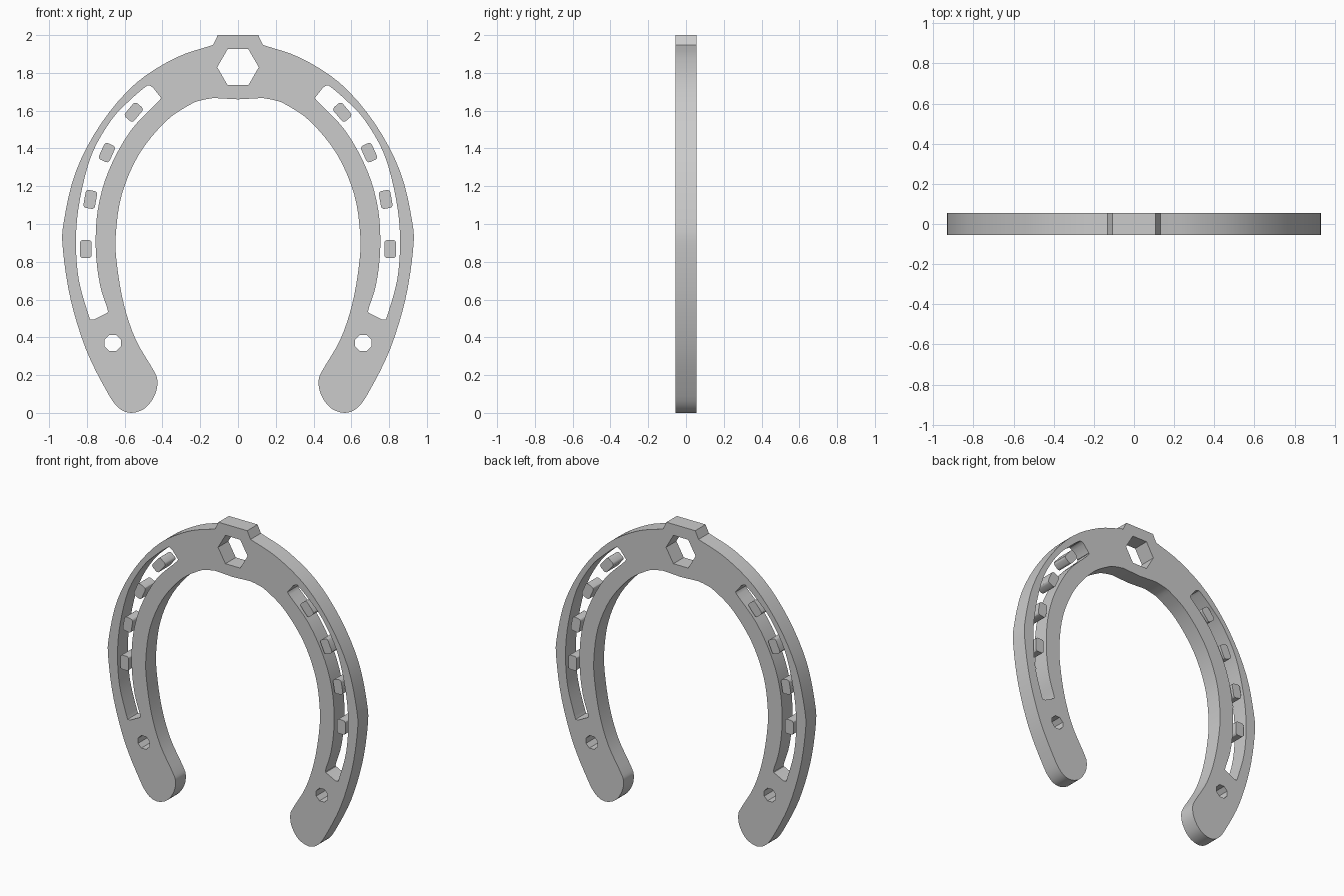
import bpy, bmesh
from math import cos, sin, pi, radians
from mathutils import Matrix, Vector

if "Cube" in bpy.data.objects:
    bpy.data.objects.remove(bpy.data.objects["Cube"])

HALF_DEPTH = 0.055


def smooth(pts, n=4):
    """Catmull-Rom through an open list of 2D points."""
    p = [Vector(q) for q in pts]
    p = [2 * p[0] - p[1]] + p + [2 * p[-1] - p[-2]]
    out = []
    for a, b, c, d in zip(p, p[1:], p[2:], p[3:]):
        for i in range(n):
            t = i / n
            out.append(0.5 * (2 * b + (c - a) * t + (2 * a - 5 * b + 4 * c - d) * t * t
                              + (3 * b - a - 3 * c + d) * t ** 3))
    return [(v.x, v.y) for v in out] + [tuple(pts[-1])]


def mirror(pts):
    return [(-x, z) for x, z in reversed(pts)]


def ngon(cx, cz, r, n, phase=0):
    return [(cx + r * cos(2 * pi * i / n + phase), cz + r * sin(2 * pi * i / n + phase))
            for i in range(n)]


def plate(name, loops):
    """Filled outline (inner loops become holes), extruded along y."""
    cu = bpy.data.curves.new(name, 'CURVE')
    cu.dimensions = '2D'
    cu.fill_mode = 'BOTH'
    cu.extrude = HALF_DEPTH
    for loop in loops:
        sp = cu.splines.new('POLY')
        sp.points.add(len(loop) - 1)
        for pt, (x, z) in zip(sp.points, loop):
            pt.co = (x, z, 0, 1)
        sp.use_cyclic_u = True
    ob = bpy.data.objects.new(name, cu)
    bpy.context.collection.objects.link(ob)
    bpy.ops.object.select_all(action='DESELECT')
    ob.select_set(True)
    bpy.context.view_layer.objects.active = ob
    bpy.ops.object.convert(target='MESH')
    ob = bpy.context.view_layer.objects.active
    bm = bmesh.new()
    bm.from_mesh(ob.data)
    bmesh.ops.remove_doubles(bm, verts=bm.verts, dist=1e-5)
    bmesh.ops.transform(bm, matrix=Matrix.Rotation(pi / 2, 4, 'X'), verts=bm.verts)
    bmesh.ops.recalc_face_normals(bm, faces=bm.faces)
    bm.to_mesh(ob.data)
    bm.free()
    bpy.ops.object.shade_smooth_by_angle(angle=radians(30))
    return ob


# Shoe outline: tab, outer curve, rounded heel, inner curve
outer = smooth([(.132, 1.948), (.329, 1.88), (.541, 1.745), (.724, 1.533), (.858, 1.279),
                (.922, 1.013), (.927, .865), (.886, .6), (.804, .334), (.699, .122),
                (.636, .03), (.566, 0), (.488, .028), (.438, .1), (.427, .17), (.447, .225),
                (.541, .387), (.604, .573), (.641, .785), (.647, .944), (.615, 1.157),
                (.524, 1.369), (.382, 1.544), (.25, 1.634), (.19, 1.656), (.13, 1.667)])
half = [(.107, 2.0)] + outer
outline = half + [(0, 1.66)] + mirror(half)

# Nail slot: inner edge going down, outer edge going up
slot = (smooth([(.413, 1.675), (.42, 1.65), (.567, 1.496), (.684, 1.284), (.742, 1.077),
                (.753, .865), (.731, .68), (.691, .55), (.692, .53)])
        + smooth([(.762, .494), (.778, .495), (.79, .515), (.843, .706), (.858, .918),
                  (.837, 1.13), (.774, 1.369), (.668, 1.554), (.567, 1.66), (.49, 1.726),
                  (.47, 1.733), (.45, 1.722)]))
heel_hole = ngon(.663, .37, .046, 8, pi / 8)
toe_hole = ngon(0, 1.83, .11, 6)
plate("horseshoe_plate", [outline, toe_hole, slot, mirror(slot), heel_hole, mirror(heel_hole)])


# Nail heads: small rounded blocks inside the slots
def block(cx, cz, tilt, w=.031, h=.048, r=.016):
    pts = []
    for k, (sx, sz) in enumerate([(1, 1), (-1, 1), (-1, -1), (1, -1)]):
        for j in range(4):
            a = k * pi / 2 + j * pi / 6
            x, z = sx * (w - r) + r * cos(a), sz * (h - r) + r * sin(a)
            pts.append((cx + x * cos(tilt) - z * sin(tilt), cz + x * sin(tilt) + z * cos(tilt)))
    return pts


nails = [(.552, 1.592, 40), (.694, 1.378, 24), (.782, 1.13, 10), (.806, .867, 0)]
for i, (x, z, tilt) in enumerate(nails, 1):
    shape = block(x, z, radians(tilt))
    plate(f"nail_right_{i}", [shape])
    plate(f"nail_left_{i}", [mirror(shape)])
